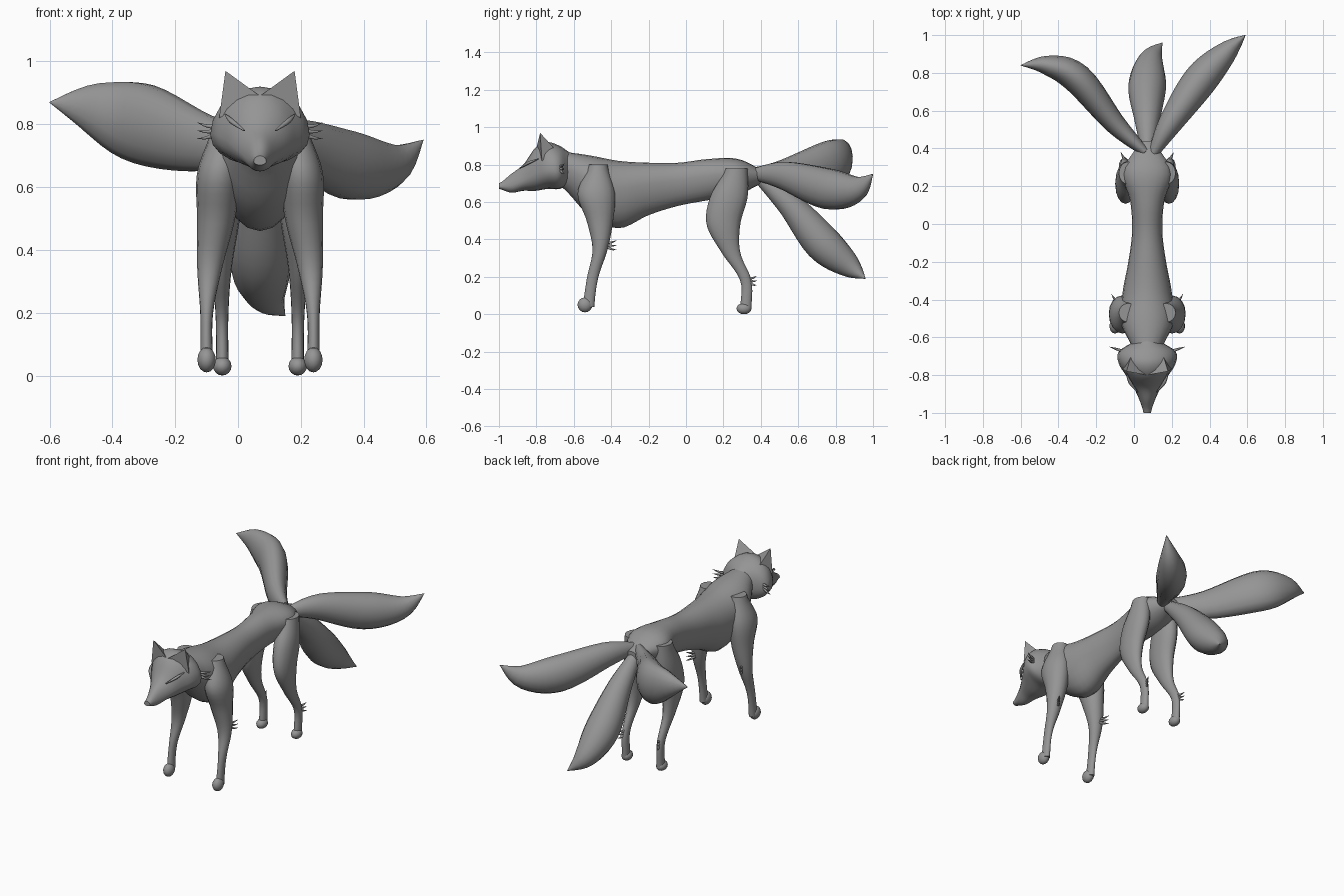
import bpy, bmesh, math
from mathutils import Matrix, Vector

if "Cube" in bpy.data.objects:
    bpy.data.objects.remove(bpy.data.objects["Cube"])

MIDDLE = 0.07  # the body's own centre line
UP = Vector((0, 0, 1))

fur = bpy.data.materials.new("fur_grey")
fur.use_nodes = True
fur.diffuse_color = (0.3, 0.3, 0.3, 1)
fur.node_tree.nodes["Principled BSDF"].inputs["Base Color"].default_value = fur.diffuse_color


def sample(values, t):
    """Smooth curve through evenly spaced values, t from start to end."""
    last = len(values) - 1
    place = t * last
    i = min(int(place), last - 1)
    f = place - i
    a, b, c, d = values[max(i - 1, 0)], values[i], values[i + 1], values[min(i + 2, last)]
    return (b + (c - a) * (f / 2) + (a * 2 - b * 5 + c * 4 - d) * (f * f / 2)
            + (b * 3 - a - c * 3 + d) * (f ** 3 / 2))


def finish(name, bm, smooth=True):
    bmesh.ops.recalc_face_normals(bm, faces=bm.faces)
    for face in bm.faces:
        face.smooth = smooth and len(face.verts) <= 4
    mesh = bpy.data.meshes.new(name)
    bm.to_mesh(mesh)
    bm.free()
    mesh.materials.append(fur)
    obj = bpy.data.objects.new(name, mesh)
    bpy.context.collection.objects.link(obj)


def loft(name, ring_at, steps, sides):
    """Skin the rings that ring_at(t) gives as centre, side, up and down axes."""
    bm = bmesh.new()
    loops = []
    for step in range(steps + 1):
        centre, side, up, down = ring_at(step / steps)
        loop = []
        for i in range(sides):
            angle = math.tau * i / sides
            rise = math.sin(angle)
            height = up * rise if rise > 0 else down * -rise
            loop.append(bm.verts.new(centre + side * math.cos(angle) + height))
        loops.append(loop)
    for lower, upper in zip(loops, loops[1:]):
        for i in range(sides):
            bm.faces.new((lower[i - 1], lower[i], upper[i], upper[i - 1]))
    bm.faces.new(loops[0])
    bm.faces.new(loops[-1])
    finish(name, bm)


def trunk(name, start, end, top, bottom, width, widest):
    """Level part from front to back; widest is how far up its sides bulge most."""
    def ring_at(t):
        high, low = sample(top, t), sample(bottom, t)
        centre = Vector((MIDDLE, start + (end - start) * t, low + (high - low) * widest))
        return (centre, Vector((sample(width, t), 0, 0)),
                UP * (high - centre.z), UP * (low - centre.z))
    loft(name, ring_at, steps=32, sides=20)


def leg(name, side, start, end, forward, depth, spread, width):
    """Upright part from shoulder or hip down to the ankle."""
    def ring_at(t):
        centre = Vector((MIDDLE + side * sample(spread, t), sample(forward, t),
                         start + (end - start) * t))
        reach = Vector((0, sample(depth, t), 0))
        return centre, Vector((sample(width, t), 0, 0)), reach, -reach
    loft(name, ring_at, steps=24, sides=16)


def plume(name, points, wide, tall, girth, steps=20, sides=14):
    """Swept part along a curved path, thickened by the girth profile."""
    path = [Vector(p) for p in points]

    def ring_at(t):
        nudge = 0.01
        along = sample(path, min(t + nudge, 1)) - sample(path, max(t - nudge, 0))
        side = along.cross(UP).normalized()
        up = side.cross(along).normalized() * tall * sample(girth, t)
        return sample(path, t), side * wide * sample(girth, t), up, -up
    loft(name, ring_at, steps, sides)


def paw(name, centre, size):
    bm = bmesh.new()
    bmesh.ops.create_uvsphere(bm, u_segments=14, v_segments=8, radius=1,
                              matrix=Matrix.LocRotScale(centre, None, size))
    finish(name, bm)


def ear(name, side):
    bm = bmesh.new()
    outer, inner, back, tip = [
        bm.verts.new((MIDDLE + side * x, y, z)) for x, y, z in
        ((.13, -.77, .82), (0, -.8, .89), (.08, -.68, .86), (.11, -.78, .97))]
    for corners in ((outer, inner, tip), (inner, back, tip),
                    (back, outer, tip), (outer, back, inner)):
        bm.faces.new(corners)
    finish(name, bm, smooth=False)


def tuft(name, side, root, reach):
    """Three curved hairs fanned out above one another."""
    for fan, label in ((-1, "lower"), (0, "middle"), (1, "upper")):
        start = Vector((MIDDLE + side * root[0], root[1], root[2])) + UP * fan * .012
        sweep = Vector((side * reach[0], reach[1], fan * .014))
        points = [start, start + sweep / 2 - UP * .004, start + sweep]
        plume(f"{name}_{label}_hair", points, .008, .008, [1, .7, .05], steps=5, sides=6)


# Body with neck, deep chest and hips
trunk("body", -.68, .44, widest=.6,
      top=[.87, .85, .82, .81, .81, .83, .83, .76],
      bottom=[.69, .53, .46, .53, .58, .61, .64, .71],
      width=[.07, .14, .13, .1, .08, .09, .13, .04])

# Head with wide cheeks and a narrow muzzle
trunk("head", -1, -.61, widest=.4,
      top=[.7, .75, .8, .89, .92, .9, .86],
      bottom=[.67, .65, .66, .66, .67, .67, .7],
      width=[.02, .04, .07, .11, .15, .15, .06])

# Paired parts
for side, word in ((1, "left"), (-1, "right")):
    ear(word + "_ear", side)
    brow = [(MIDDLE + side * x, y, z) for x, y, z in
            ((.11, -.79, .83), (.09, -.84, .81), (.05, -.89, .78))]
    plume(word + "_eyelid", brow, .009, .008, [.3, 1, .3], steps=8, sides=6)

    leg(word + "_front_leg", side, .8, .04,
        forward=[-.47, -.48, -.46, -.46, -.5, -.52],
        depth=[.05, .1, .07, .04, .03, .03],
        spread=[.1, .13, .14, .16, .17, .17],
        width=[.05, .07, .06, .04, .02, .02])
    paw(word + "_front_paw", (MIDDLE + side * .17, -.54, .05), (.03, .04, .04))

    leg(word + "_hind_leg", side, .78, .03,
        forward=[.27, .23, .2, .24, .32, .32],
        depth=[.06, .1, .09, .05, .03, .03],
        spread=[.1, .12, .12],
        width=[.05, .06, .05, .03, .02, .02])
    paw(word + "_hind_paw", (MIDDLE + side * .12, .31, .03), (.03, .04, .03))

    tuft(word + "_cheek", side, root=(.14, -.67, .78), reach=(.06, .02))
    tuft(word + "_elbow", side, root=(.16, -.42, .37), reach=(.03, .05))
    tuft(word + "_hock", side, root=(.12, .34, .18), reach=(.02, .04))

# Three plumed tails sharing one swelling outline
brush = [.3, .7, 1, .65, .01]
plume("right_tail", [(.06, .38, .75), (-.1, .53, .74), (-.3, .77, .8),
                     (-.46, .84, .85), (-.6, .84, .87)], .08, .13, brush)
plume("left_tail", [(.1, .37, .75), (.19, .53, .74), (.35, .76, .67),
                    (.49, .91, .67), (.59, 1, .75)], .09, .11, brush)
plume("lower_tail", [(.07, .38, .74), (.07, .56, .58), (.07, .73, .38),
                     (.09, .87, .26), (.15, .96, .19)], .1, .1, brush)
